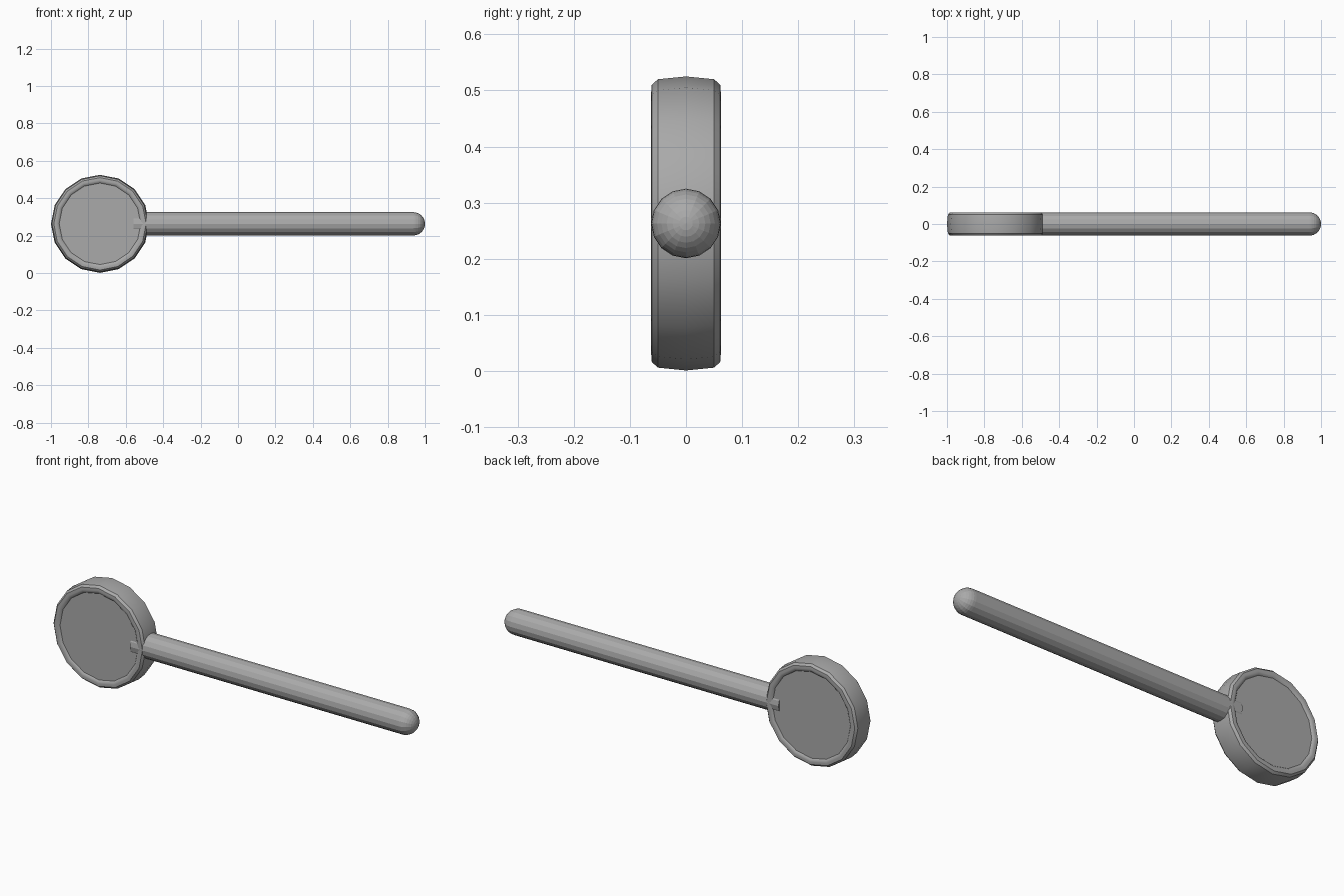
import bpy, bmesh, math
from mathutils import Matrix

cube = bpy.data.objects.get("Cube")
if cube:
    bpy.data.objects.remove(cube, do_unlink=True)

SIDES = 16
CENTRE_Z = 0.263

grey = bpy.data.materials.new("plain grey")
grey.use_nodes = True
colour = (0.4, 0.4, 0.4, 1)
grey.diffuse_color = colour
grey.node_tree.nodes["Principled BSDF"].inputs["Base Color"].default_value = colour


def lathe(name, profile, turn, location):
    """Spin (radius, height) points around local z, then turn and place."""
    bm = bmesh.new()
    verts = [bm.verts.new((r, 0, h)) for r, h in profile]
    edges = [bm.edges.new(pair) for pair in zip(verts, verts[1:])]
    bmesh.ops.spin(bm, geom=verts + edges, cent=(0, 0, 0), axis=(0, 0, 1),
                   angle=math.tau, steps=SIDES, use_duplicate=False)
    bmesh.ops.remove_doubles(bm, verts=bm.verts, dist=0.0005)
    bmesh.ops.recalc_face_normals(bm, faces=bm.faces)
    bm.transform(turn)
    mesh = bpy.data.meshes.new(name)
    bm.to_mesh(mesh)
    bm.free()
    mesh.materials.append(grey)
    obj = bpy.data.objects.new(name, mesh)
    obj.location = location
    bpy.context.collection.objects.link(obj)
    return obj


# Round head: recessed face, rounded rim and slightly bulged side, mirrored
half = [(0, 0.054), (0.218, 0.054), (0.224, 0.06), (0.234, 0.062),
        (0.247, 0.061), (0.257, 0.05)]
profile = half + [(0.262, 0)] + [(r, -h) for r, h in reversed(half)]
head = lathe("round_head", profile, Matrix.Rotation(math.pi / 2, 4, 'X'),
             (-0.738, 0, CENTRE_Z))
bpy.ops.object.select_all(action='DESELECT')
head.select_set(True)
bpy.context.view_layer.objects.active = head
bpy.ops.object.shade_smooth_by_angle(angle=math.radians(35))

# Straight handle: its inner end shows through the face, its tip is domed
R = 0.062
dome = [(R * math.cos(a), 1 - R + R * math.sin(a))
        for a in (i * math.pi / 16 for i in range(9))]
lathe("handle", [(0, -0.56), (R, -0.56)] + dome,
      Matrix.Rotation(math.pi / 2, 4, 'Y'), (0, 0, CENTRE_Z))
